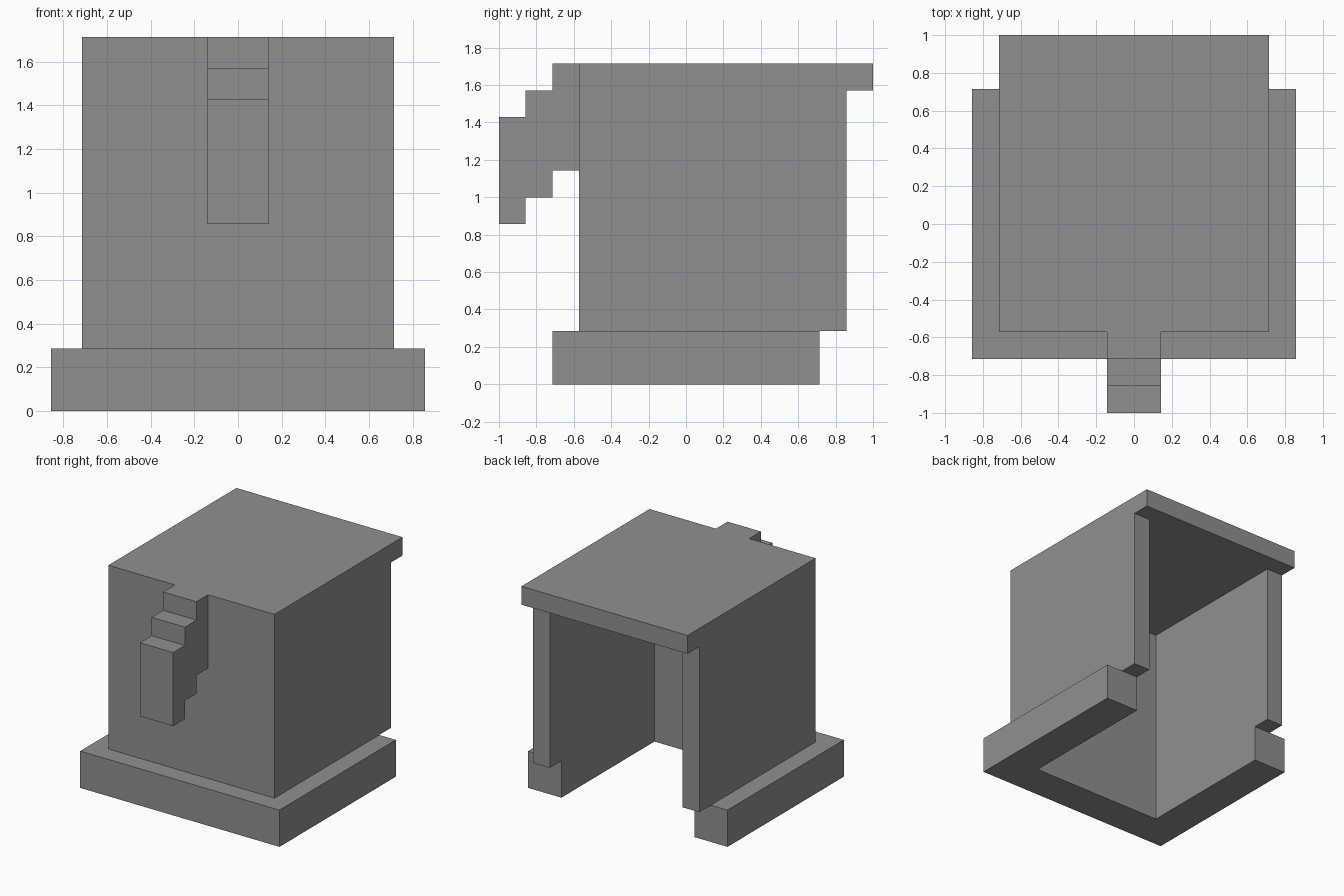
import bpy
import bmesh
from mathutils import Vector

default = bpy.data.objects.get("Cube")
if default:
    bpy.data.objects.remove(default, do_unlink=True)

U = 1 / 7  # every dimension is a whole number of these units

grey = bpy.data.materials.new("plain grey")
grey.use_nodes = True
colour = (0.28, 0.28, 0.28, 1)
grey.diffuse_color = colour
grey.node_tree.nodes["Principled BSDF"].inputs["Base Color"].default_value = colour


def side_prism(name, profile, half_width):
    """Extrude a (y, z) side profile symmetrically along x."""
    bm = bmesh.new()
    face = bm.faces.new([bm.verts.new(Vector((-half_width, y, z)) * U) for y, z in profile])
    grown = bmesh.ops.extrude_face_region(bm, geom=[face])
    moved = [v for v in grown["geom"] if isinstance(v, bmesh.types.BMVert)]
    bmesh.ops.translate(bm, verts=moved, vec=(2 * half_width * U, 0, 0))
    bmesh.ops.recalc_face_normals(bm, faces=bm.faces)
    mesh = bpy.data.meshes.new(name)
    bm.to_mesh(mesh)
    bm.free()
    mesh.materials.append(grey)
    obj = bpy.data.objects.new(name, mesh)
    bpy.context.collection.objects.link(obj)
    return obj


def box(y0, y1, z0, z1):
    return [(y0, z0), (y1, z0), (y1, z1), (y0, z1)]


# Plinth and hood; the hood's roof overhangs at the back
base = side_prism("base", box(-5, 5, 0, 2), 6)
hood = side_prism("hood", [(-4, 2), (6, 2), (6, 11), (7, 11), (7, 12), (-4, 12)], 5)

# Stepped spout on the front: each step is one unit lower and further out
upper, lower = [], []
for i in range(3):
    upper += [(-4 - i, 12 - i), (-5 - i, 12 - i)]
    lower += [(-4 - i, 8 - i), (-5 - i, 8 - i)]
side_prism("spout", upper + lower[::-1], 1)

# Hollow interior, open at the back and underneath
cavity = side_prism("cavity_cutter", box(-3, 8, -1, 11), 4)
cavity.hide_render = True
for part in (base, hood):
    cut = part.modifiers.new("hollow", "BOOLEAN")
    cut.operation = "DIFFERENCE"
    cut.solver = "EXACT"
    cut.object = cavity
    bpy.context.view_layer.objects.active = part
    bpy.ops.object.modifier_apply(modifier=cut.name)
bpy.data.objects.remove(cavity, do_unlink=True)
